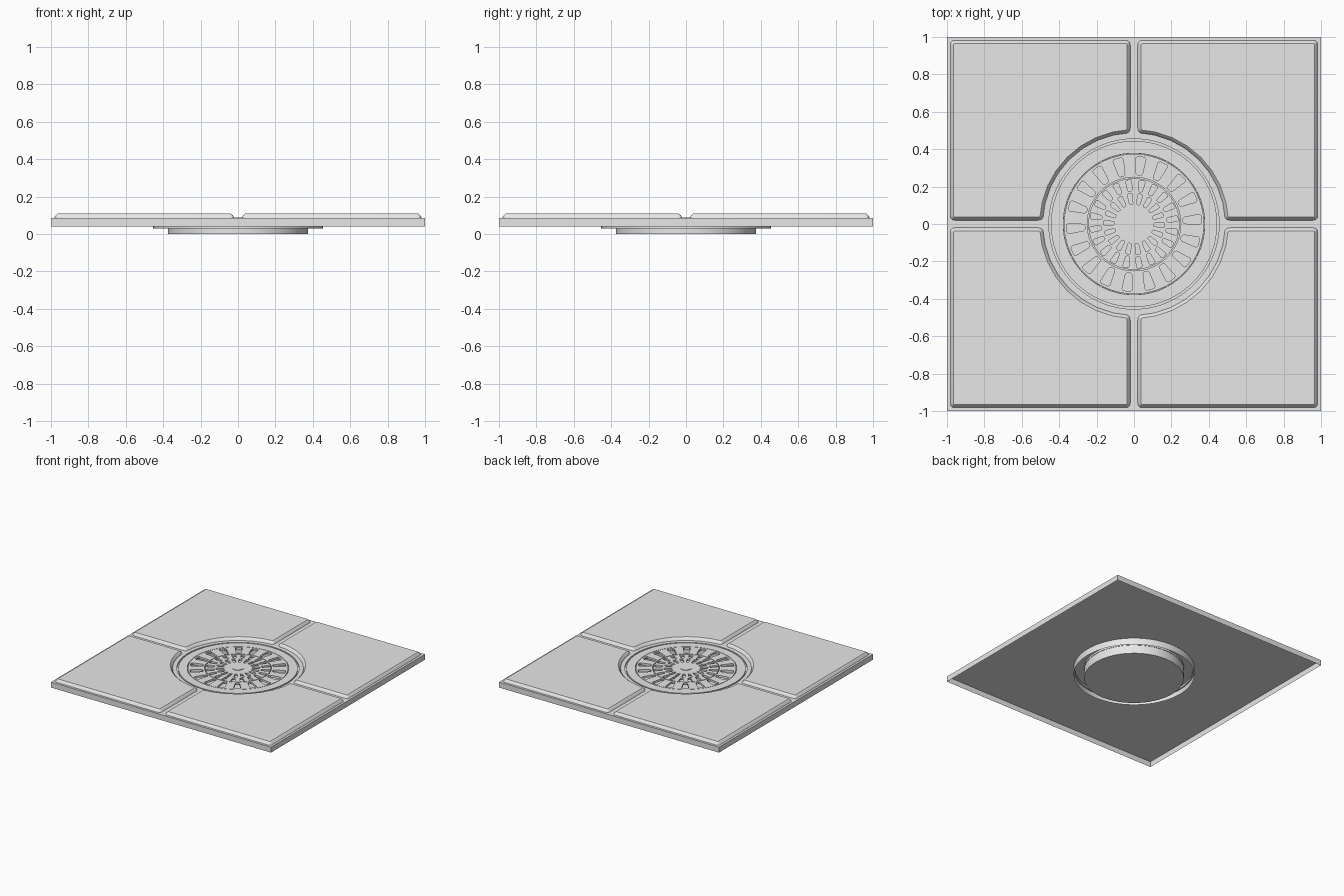
import bpy
import bmesh
from math import cos, sin, pi, asin
from mathutils import Vector, Matrix

if "Cube" in bpy.data.objects:
    bpy.data.objects.remove(bpy.data.objects["Cube"])

GREY = (0.8, 0.8, 0.8, 1)
grey = bpy.data.materials.new("light_grey")
grey.use_nodes = True
grey.diffuse_color = GREY
grey.node_tree.nodes["Principled BSDF"].inputs["Base Color"].default_value = GREY

SEGMENTS = 96
TOP = 0.085        # upper face of the slab and the grate
RIM = 0.455        # radius of the opening in the slab
ANGLES = [2 * pi * i / SEGMENTS for i in range(SEGMENTS)]


def finish(name, bm, smooth=True):
    mesh = bpy.data.meshes.new(name)
    bm.to_mesh(mesh)
    bm.free()
    mesh.materials.append(grey)
    obj = bpy.data.objects.new(name, mesh)
    bpy.context.collection.objects.link(obj)
    if smooth:
        bpy.ops.object.select_all(action='DESELECT')
        obj.select_set(True)
        bpy.context.view_layer.objects.active = obj
        bpy.ops.object.shade_smooth_by_angle(angle=0.5)
    return obj


def circle(r, z):
    return [(r * cos(a), r * sin(a), z) for a in ANGLES]


def square(h, z):
    return [(h * cos(a) / max(abs(cos(a)), abs(sin(a))),
             h * sin(a) / max(abs(cos(a)), abs(sin(a))), z) for a in ANGLES]


def strip(name, rings, cap=False, closed=False):
    """Join successive rings of points with quads."""
    bm = bmesh.new()
    loops = [[bm.verts.new(p) for p in ring] for ring in rings]
    pairs = list(zip(loops, loops[1:])) + ([(loops[-1], loops[0])] if closed else [])
    for a, b in pairs:
        for i in range(SEGMENTS):
            j = (i + 1) % SEGMENTS
            bm.faces.new((a[i], a[j], b[j], b[i]))
    if cap:
        bm.faces.new(loops[-1])
    return bm


# Slab: open-bottomed shell with a round collar through it
bm = strip("slab", [square(1, 0.04), square(1, TOP), circle(RIM, TOP), circle(RIM, 0.03)])
finish("slab", bm)

# Drain body: groove, flange and shallow closed cup
profile = [(RIM, 0.07), (0.444, 0.07), (0.444, TOP), (0.378, TOP),
           (0.378, 0.07), (0.375, 0.07), (0.375, 0)]
bm = strip("drain_body", [circle(r, z) for r, z in profile], cap=True)
finish("drain_body", bm)


# Grate plates with radial slots
def slots(count, r0, r1, w0, w1, start):
    """Tapered cutters with clipped corners, set around the centre."""
    bm = bmesh.new()
    c = min(w0, w1) * 0.25
    half = [(r0, w0 / 2 - c), (r0 + c, w0 / 2), (r1 - c, w1 / 2), (r1, w1 / 2 - c)]
    outline = [(x, -y) for x, y in half] + [(x, y) for x, y in reversed(half)]
    for i in range(count):
        turn = Matrix.Rotation(start + 2 * pi * i / count, 3, 'Z')
        low = [bm.verts.new(turn @ Vector((x, y, 0.05))) for x, y in outline]
        high = [bm.verts.new(turn @ Vector((x, y, 0.12))) for x, y in outline]
        bm.faces.new(low[::-1])
        bm.faces.new(high)
        for k in range(len(low)):
            n = (k + 1) % len(low)
            bm.faces.new((low[k], low[n], high[n], high[k]))
    return finish("slot_cutter", bm, smooth=False)


def cut(obj, cutter):
    cutter.hide_render = True
    bpy.context.view_layer.objects.active = obj
    mod = obj.modifiers.new("slots", 'BOOLEAN')
    mod.operation = 'DIFFERENCE'
    mod.solver = 'EXACT'
    mod.object = cutter
    # cut before the smoothing step
    bpy.ops.object.modifier_move_to_index(modifier=mod.name, index=0)
    bpy.ops.object.modifier_apply(modifier=mod.name)
    bpy.data.objects.remove(cutter)


LOW = 0.068
bm = strip("grate_ring", [circle(0.374, LOW), circle(0.374, TOP),
                          circle(0.25, TOP), circle(0.25, LOW)], closed=True)
bmesh.ops.recalc_face_normals(bm, faces=bm.faces)
grate_ring = finish("grate_ring", bm)
cut(grate_ring, slots(18, 0.262, 0.36, 0.034, 0.055, 1.466))

bm = strip("grate_disc", [circle(0.244, LOW), circle(0.244, TOP)], cap=True)
bm.faces.new([v for v in bm.verts][:SEGMENTS][::-1])
bmesh.ops.recalc_face_normals(bm, faces=bm.faces)
grate_disc = finish("grate_disc", bm)
cut(grate_disc, slots(20, 0.175, 0.236, 0.022, 0.032, 1.38))
cut(grate_disc, slots(18, 0.105, 0.163, 0.018, 0.026, 1.36))

# Centre button
bm = strip("centre_button", [circle(0.041, TOP), circle(0.041, TOP + 0.004)], cap=True)
finish("centre_button", bm)


# Raised corner pads with a concave arc around the drain
def rounded(points, radii):
    """Replace each corner that has a radius with a short curve."""
    out = []
    for i, (p, r) in enumerate(zip(points, radii)):
        if not r:
            out.append(p)
            continue
        a = p + (points[i - 1] - p).normalized() * r
        b = p + (points[(i + 1) % len(points)] - p).normalized() * r
        for k in range(5):
            t = k / 4
            out.append(a * (1 - t) ** 2 + p * 2 * t * (1 - t) + b * t * t)
    return out


INNER, OUTER, ARC, STEPS = 0.02, 0.982, 0.488, 8
edge = asin(INNER / ARC)
arc = [edge + (pi / 2 - 2 * edge) * i / STEPS for i in range(STEPS + 1)]
corners = [Vector((OUTER, INNER, 0)), Vector((OUTER, OUTER, 0)), Vector((INNER, OUTER, 0))]
corners += [Vector((ARC * cos(a), ARC * sin(a), 0)) for a in reversed(arc)]
radii = [0.025] * 4 + [0] * (STEPS - 1) + [0.025]
outline = rounded(corners, radii)

for i, name in enumerate(("back_left_pad", "back_right_pad",
                          "front_right_pad", "front_left_pad")):
    bm = bmesh.new()
    turn = Matrix.Rotation(i * pi / 2, 3, 'Z')
    face = bm.faces.new([bm.verts.new(turn @ p + Vector((0, 0, TOP))) for p in outline])
    bm.normal_update()
    for thickness, depth in ((0.006, 0.013), (0.011, 0.01)):
        bmesh.ops.inset_individual(bm, faces=[face], thickness=thickness, depth=depth,
                                   use_even_offset=True)
    finish(name, bm)
